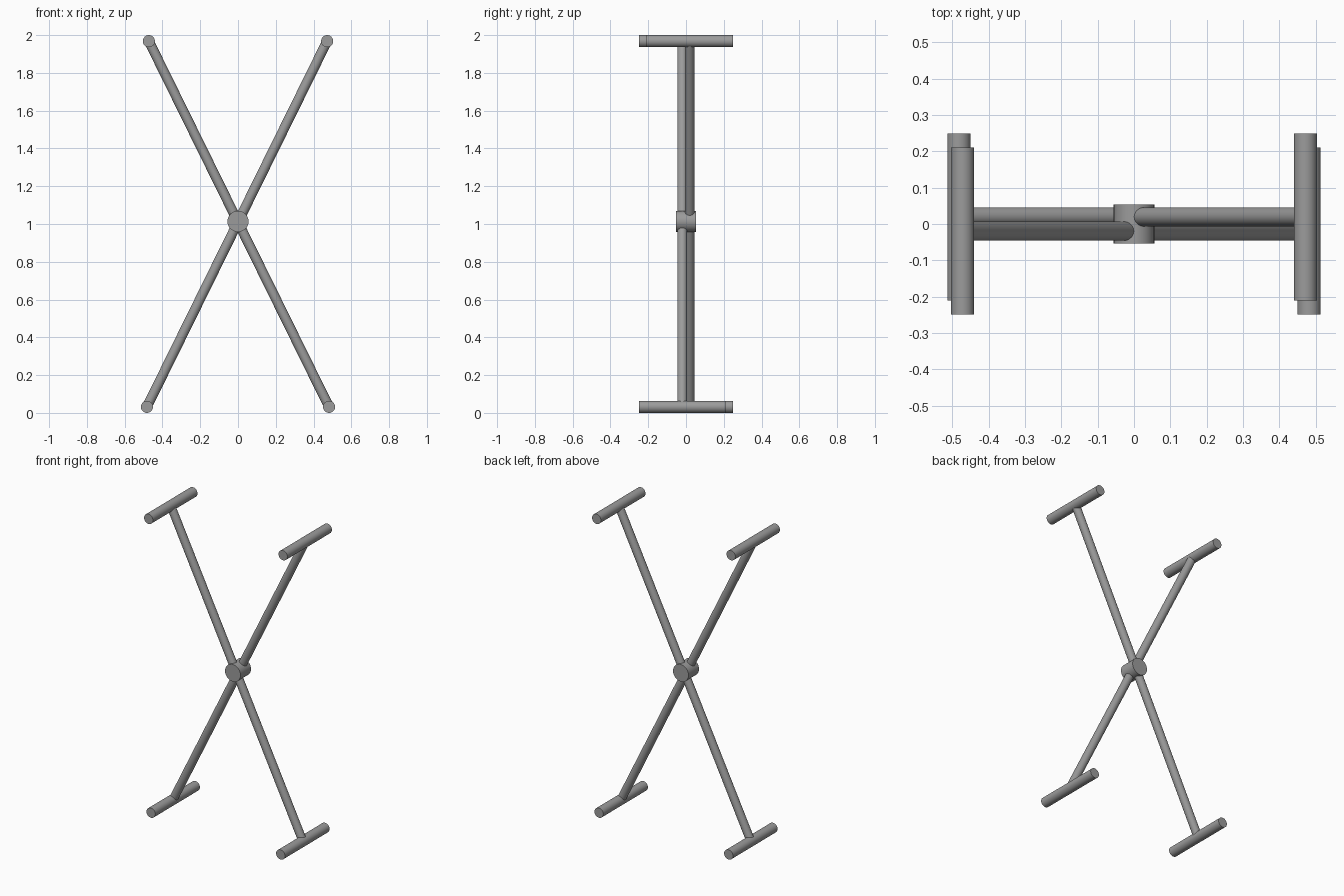
import bpy
import math
from mathutils import Vector

cube = bpy.data.objects.get("Cube")
if cube:
    bpy.data.objects.remove(cube, do_unlink=True)

# One grey metal for the whole frame
metal = bpy.data.materials.new("grey metal")
metal.use_nodes = True
grey = (0.33, 0.33, 0.33, 1.0)
metal.diffuse_color = grey
metal.node_tree.nodes["Principled BSDF"].inputs["Base Color"].default_value = grey


def tube(name, start, end, radius):
    """Capped round tube between two points."""
    start, end = Vector(start), Vector(end)
    axis = end - start
    bpy.ops.mesh.primitive_cylinder_add(
        vertices=32, radius=radius, depth=axis.length, location=(start + end) / 2,
        rotation=axis.to_track_quat("Z", "Y").to_euler())
    obj = bpy.context.object
    obj.name = name
    obj.data.materials.append(metal)
    bpy.ops.object.shade_smooth_by_angle(angle=math.radians(40))
    return obj


ROD_R, BAR_R, HUB_R = 0.026, 0.032, 0.056
BAR_HALF = 0.23
TOP_Z, FOOT_Z, HUB_Z = 2 - BAR_R, BAR_R, 1.014

# Two crossed rods side by side, each with a cross bar at both ends
for label, side, y in (("front", -1, -0.0195), ("back", 1, 0.0195)):
    top = Vector((side * 0.472, y, TOP_Z))
    foot = Vector((-side * 0.482, y, FOOT_Z))
    reach = Vector((0, BAR_HALF, 0))
    tube(label + "_rod", foot, top, ROD_R)
    tube(label + "_top_bar", top - reach, top + reach, BAR_R)
    tube(label + "_foot_bar", foot - reach, foot + reach, BAR_R)

# Pivot hub where the rods cross
tube("pivot_hub", (0, -0.054, HUB_Z), (0, 0.054, HUB_Z), HUB_R)
